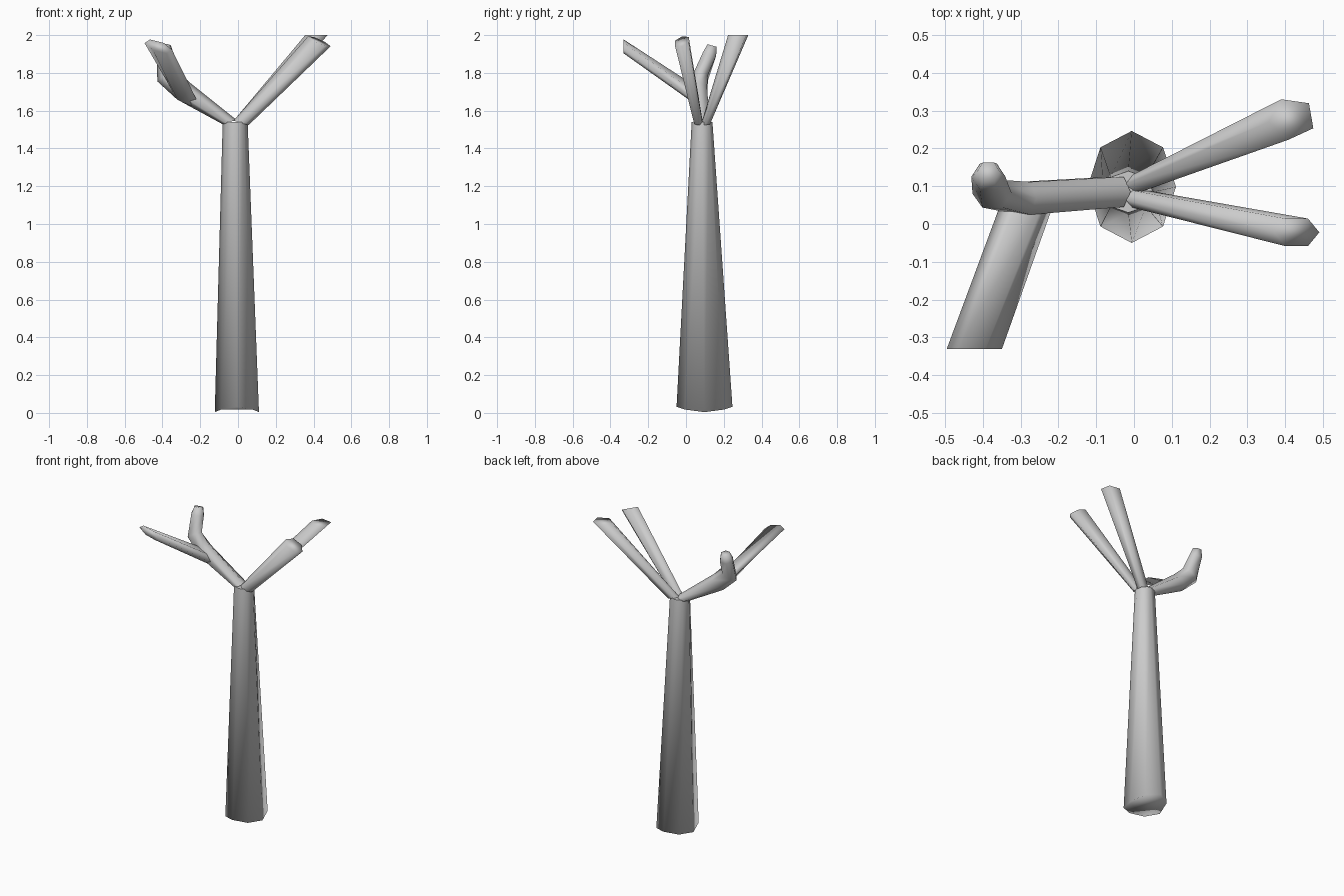
import bpy, bmesh, math
from mathutils import Vector

if "Cube" in bpy.data.objects:
    bpy.data.objects.remove(bpy.data.objects["Cube"])


def loft(name, rings, sides, phase=0.0, trunk=False):
    """Skin rings given as (centre, half axis u, half axis v), softly shaded."""
    bm = bmesh.new()
    loops = []
    for c, u, v in rings:
        c, u, v = Vector(c), Vector(u), Vector(v)
        loop = []
        for i in range(sides):
            a = phase + 2 * math.pi * i / sides
            loop.append(bm.verts.new(c + u * math.cos(a) + v * math.sin(a)))
        loops.append(loop)
    for a, b in zip(loops, loops[1:]):
        for i in range(sides):
            j = (i + 1) % sides
            bm.faces.new((a[i], a[j], b[j], b[i]))
    end = bm.faces.new(loops[-1])
    # the trunk has an uneven closed foot; branches start inside other parts
    if trunk:
        for i, vert in enumerate(loops[0]):
            vert.co.z -= 0.014 * math.cos(4 * math.pi * i / sides)
        bm.faces.new(loops[0])
    bmesh.ops.recalc_face_normals(bm, faces=bm.faces)
    for f in bm.faces:
        f.smooth = True
    end.smooth = not trunk
    mesh = bpy.data.meshes.new(name)
    bm.to_mesh(mesh)
    bm.free()
    obj = bpy.data.objects.new(name, mesh)
    bpy.context.collection.objects.link(obj)
    return obj


# Tapered trunk with an uneven foot
loft("trunk", [
    ((-0.006, 0.098, 0.018), (0.117, 0, 0), (0, 0.148, 0)),
    ((-0.015, 0.085, 1.54), (0.066, 0, 0), (0, 0.055, 0)),
], 8, trunk=True)

# Two right branches, widening towards their cut ends
loft("right_back_branch", [
    ((0.016, 0.108, 1.535), (0.040, 0, -0.012), (0, 0.026, 0)),
    ((0.418, 0.279, 2.0), (0.063, 0, 0), (0, 0.057, 0)),
], 5, math.radians(45))
loft("right_front_branch", [
    ((0.016, 0.066, 1.535), (0.040, 0, -0.012), (0, 0.026, 0)),
    ((0.43, -0.022, 1.967), (0.060, 0, -0.026), (0, 0.042, 0.012)),
], 6)

# Left limb bending up into a short stub
loft("left_limb", [
    ((-0.045, 0.085, 1.54), (0.036, 0, 0.012), (0, 0.046, 0)),
    ((-0.29, 0.068, 1.705), (0.032, 0, 0.046), (0, 0.050, 0)),
    ((-0.375, 0.08, 1.785), (0.052, 0, 0.03), (0, 0.042, -0.01)),
    ((-0.385, 0.125, 1.90), (0.045, 0, 0), (0, 0.040, -0.012)),
    ((-0.385, 0.138, 1.945), (0.030, 0, 0), (0, 0.028, -0.008)),
], 6)

# Forward branch growing from the left limb
loft("left_front_branch", [
    ((-0.28, 0.06, 1.675), (0.070, 0, -0.035), (0.008, 0, 0.036)),
    ((-0.422, -0.33, 1.94), (0.073, 0, -0.018), (-0.008, 0, 0.032)),
], 6)
